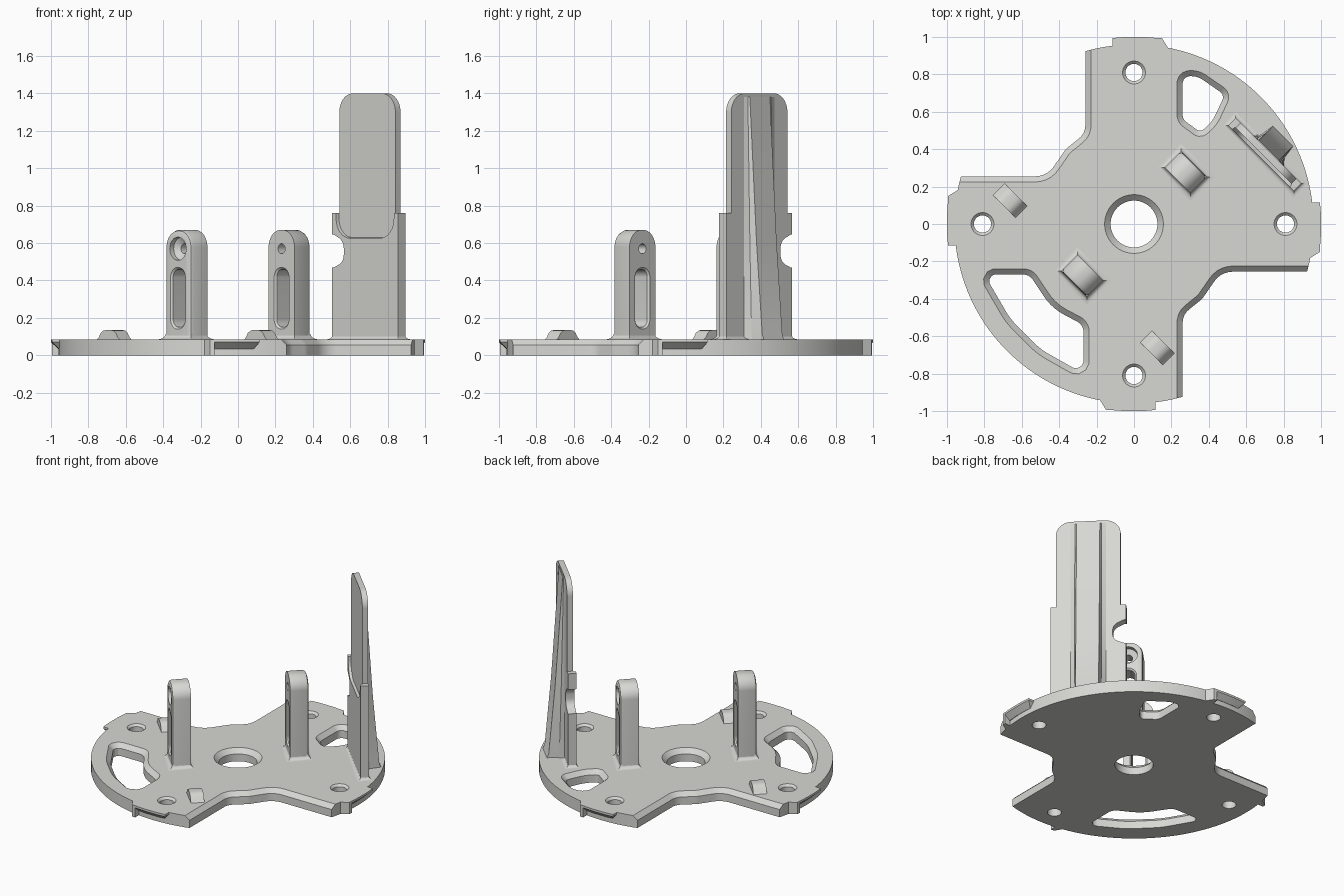
import bpy, bmesh, math
from mathutils import Vector, Matrix

if "Cube" in bpy.data.objects:
    bpy.data.objects.remove(bpy.data.objects["Cube"])

T = 0.085          # plate thickness
R = 0.96           # plate radius
grey = bpy.data.materials.new("warm_grey")
grey.diffuse_color = (0.68, 0.68, 0.655, 1)
grey.use_nodes = True
grey.node_tree.nodes["Principled BSDF"].inputs["Base Color"].default_value = grey.diffuse_color


def loft(name, sections, mat=Matrix()):
    """Closed solid through equal-length rings of 3D points."""
    bm = bmesh.new()
    rings = [[bm.verts.new(mat @ Vector(p)) for p in s] for s in sections]
    n = len(rings[0])
    for a, b in zip(rings, rings[1:]):
        for i in range(n):
            j = (i + 1) % n
            bm.faces.new((a[i], a[j], b[j], b[i]))
    bm.faces.new(rings[0][::-1])
    bm.faces.new(rings[-1])
    bmesh.ops.recalc_face_normals(bm, faces=bm.faces)
    me = bpy.data.meshes.new(name)
    bm.to_mesh(me)
    bm.free()
    me.materials.append(grey)
    ob = bpy.data.objects.new(name, me)
    bpy.context.collection.objects.link(ob)
    return ob


def area(p):
    return sum(a[0] * b[1] - b[0] * a[1] for a, b in zip(p, p[1:] + p[:1]))


def offset(poly, d):
    """Grow a 2D polygon outward by d."""
    s = 1 if area(poly) > 0 else -1
    out = []
    for i, c in enumerate(poly):
        c = Vector(c)
        e1 = (c - Vector(poly[i - 1])).normalized()
        e2 = (Vector(poly[(i + 1) % len(poly)]) - c).normalized()
        n1, n2 = Vector((e1.y, -e1.x)) * s, Vector((e2.y, -e2.x)) * s
        out.append(tuple(c + (n1 + n2) * d / (1 + n1.dot(n2))))
    return out


def rounded(poly, r, seg=5):
    """Round corners; r is one radius or one per corner."""
    out = []
    for i, c in enumerate(poly):
        q = r[i] if isinstance(r, (list, tuple)) else r
        c = Vector(c)
        a, b = Vector(poly[i - 1]) - c, Vector(poly[(i + 1) % len(poly)]) - c
        if q <= 0:
            out.append(tuple(c))
            continue
        half = a.angle(b) / 2
        t = min(q / math.tan(half), a.length * .48, b.length * .48)
        q = t * math.tan(half)
        p0, p2 = c + a.normalized() * t, c + b.normalized() * t
        m = c + (a.normalized() + b.normalized()).normalized() * q / math.sin(half)
        for s in range(seg + 1):
            out.append(tuple(m + (p0 - m).lerp(p2 - m, s / seg).normalized() * q))
    return out


def circle(x, y, r, n=40):
    return [(x + r * math.cos(2 * math.pi * i / n), y + r * math.sin(2 * math.pi * i / n)) for i in range(n)]


def at(poly, z):
    return [(x, y, z) for x, y in poly]


def upright(poly, v):
    return [(u, v, z) for u, z in poly]


def cut(ob, cutters):
    for c in cutters:
        m = ob.modifiers.new("cut", 'BOOLEAN')
        m.operation, m.solver, m.object = 'DIFFERENCE', 'EXACT', c
    bpy.context.view_layer.update()
    me = bpy.data.meshes.new_from_object(ob.evaluated_get(bpy.context.evaluated_depsgraph_get()))
    ob.modifiers.clear()
    ob.data = me
    for c in cutters:
        bpy.data.objects.remove(c)


def chamfer_cutter(poly, c=0.03):
    return loft("cutter", [at(poly, -.1), at(poly, T - c), at(offset(poly, c + .02), T + .02)])


def frame(x, y, angle):
    return Matrix.Translation((x, y, 0)) @ Matrix.Rotation(math.radians(angle), 4, 'Z')


# base plate with chamfered notches, windows and holes
plate = loft("base_plate", [at(circle(0, 0, R, 160), 0), at(circle(0, 0, R, 160), T)])
notch = rounded([(.26, -1.2), (.26, -.485), (.365, -.40), (.465, -.255), (1.2, -.255), (1.2, -1.2)],
                [0, .09, .12, .12, 0, 0])
arc_window = rounded([(-.80, -.27), (-.56, -.27), (-.44, -.45), (-.27, -.54), (-.27, -.80),
                      (-.50, -.67), (-.66, -.51)], [.035, .06, .3, .06, .04, .4, .4])
small_window = rounded([(.26, .79), (.34, .79), (.485, .69), (.42, .55), (.355, .49), (.26, .56)],
                       [.04, .1, .035, .2, .03, .05])
cutters = [chamfer_cutter(p) for p in (notch, [(-x, -y) for x, y in notch], arc_window, small_window)]
cutters.append(chamfer_cutter(circle(0, 0, .125, 64), .032))
for x, y in ((.81, 0), (-.81, 0), (0, .81), (0, -.81)):
    cutters.append(chamfer_cutter(circle(x, y, .046), .015))
cut(plate, cutters)

# four locking tabs with end stops
for i in range(4):
    f = frame(0, 0, 90 * i)

    def tab(x1, y):
        return [(-.13, -.945), (-.13, -y + .006), (-.05, -y), (.05, -y), (x1, -y + .006), (x1, -.945)]
    loft(f"lock_tab_{i}", [at(tab(.085, .962), .035), at(tab(.115, 1), .07), at(tab(.115, 1), T)], f)
    stop = [(-.18, -.93), (-.18, -.945), (-.15, -.993), (-.125, -.995), (-.125, -.93)]
    loft(f"tab_stop_{i}", [at(stop, 0), at(stop, T)], f)


def base_fillet(name, hu, hv, r, f, v0=0):
    """Concave flare where an upright part meets the plate."""
    rings = []
    for k in range(6):
        a = k / 5 * math.pi / 2
        d, z = r * (1 - math.sin(a)), T + r * (1 - math.cos(a))
        rings.append([(s * (hu + d), v0 + t * (hv + d), z) for s, t in ((-1, -1), (1, -1), (1, 1), (-1, 1))])
    loft(name, rings, f)


# two slotted posts, countersunk on the outer side
for i, (c, ang) in enumerate(((.277, -45), (-.277, 135))):
    f = frame(c, c, ang)
    h, v = .0975, .0625
    prof = rounded([(-h, .05), (h, .05), (h, .67), (-h, .67)], [0, 0, .09, .09], 10)
    inner = [prof[0], prof[1]] + offset(prof, -.02)[2:]
    inner[0], inner[1] = (-h + .02, .05), (h - .02, .05)
    post = loft(f"slotted_post_{i}", [upright(prof, -v), upright(prof, v - .02),
                                      upright(offset(prof, -.006), v - .006), upright(inner, v)], f)
    slot = rounded([(-.046, .15), (.046, .15), (.046, .46), (-.046, .46)], .043, 8)
    wide = offset(slot, .03)
    hole = circle(0, .57, .027, 24)
    sink = circle(0, .57, .062, 24)
    cut(post, [loft("cutter", [upright(wide, -v - .02), upright(slot, -v + .01), upright(slot, v - .01),
                               upright(wide, v + .02)], f),
               loft("cutter", [upright(hole, -.2), upright(hole, v - .05), upright(sink, v - .03),
                               upright(sink, v + .1)], f)])
    base_fillet(f"post_fillet_{i}", h - .002, v - .002, .03, f)

# two low locating bumps
bump = [(-.085, .07), (-.085, T), (-.072, .095), (-.058, .118), (-.038, .132), (-.018, .135),
        (.018, .135), (.038, .132), (.058, .118), (.072, .095), (.085, T), (.085, .07)]
for i, (x, y) in enumerate(((-.662, .125), (.125, -.662))):
    loft(f"locating_bump_{i}", [upright(bump, -.045), upright(bump, .045)], frame(x, y, -45))

# tall blade: wide lower slab, narrower rounded upper slab, scooped inner face
f = frame(.70, .373, -45)
outline = rounded([(-.248, .05), (.248, .05), (.248, .76), (.212, .76), (.212, 1.4), (-.212, 1.4),
                   (-.212, .76), (-.248, .76)], [0, 0, 0, 0, .1, .1, 0, 0], 10)
blade = loft("tall_blade", [upright(outline, -.03), upright(outline, .027)], f)
scoop = rounded([(-.214, .63), (.214, .63), (.214, 1.5), (-.214, 1.5)], [.1, .1, 0, 0], 10)
side_notch = rounded([(-.35, .47), (-.235, .47), (-.16, .50), (-.16, .61), (-.235, .645), (-.35, .645)],
                     [0, .02, .07, .07, .02, 0])
cut(blade, [loft("cutter", [upright(offset(scoop, .01), -.06), upright(scoop, -.012)], f),
            loft("cutter", [upright(side_notch, -.2), upright(side_notch, .2)], f)])
base_fillet("blade_fillet", .246, .026, .025, f, -.0015)


# tapering rib on the outer face of the blade
def rib_ring(z, depth):
    return [(-.115, .015, z), (-.115, .027, z), (-.088, .027 + depth * .3, z), (-.076, .027 + depth, z),
            (.076, .027 + depth, z), (.088, .027 + depth * .3, z), (.115, .027, z), (.115, .015, z)]


loft("blade_rib", [rib_ring(.06, .112), rib_ring(T, .11), rib_ring(.11, .098), rib_ring(.6, .055),
                   rib_ring(1.38, .004)], f)

# smooth rounded surfaces, keep edges crisp
for ob in bpy.context.scene.objects:
    ob.select_set(True)
    bpy.context.view_layer.objects.active = ob
bpy.ops.object.shade_smooth_by_angle(angle=math.radians(30))
